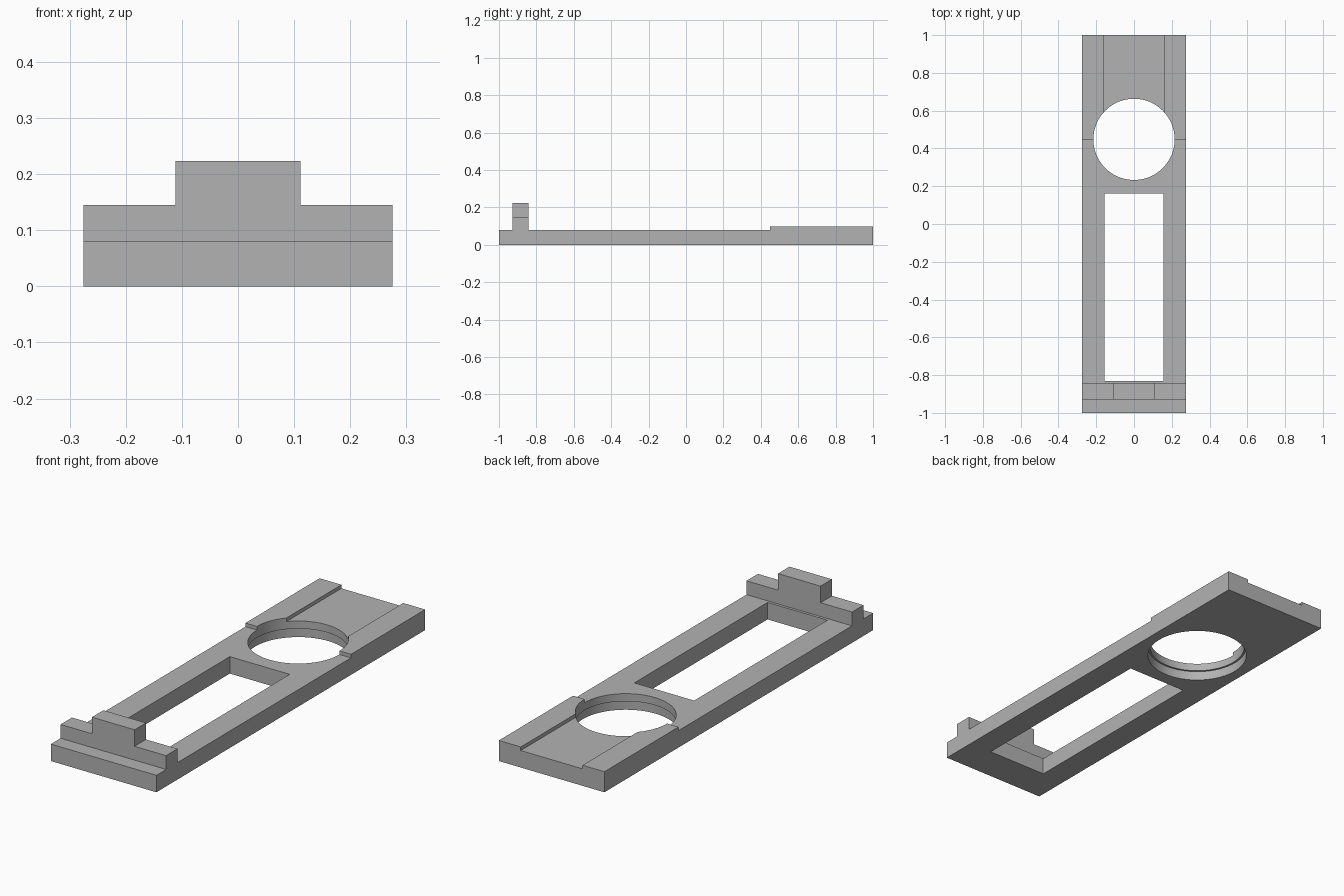
import bpy
import bmesh
import math

cube = bpy.data.objects.get("Cube")
if cube:
    bpy.data.objects.remove(cube, do_unlink=True)

# Main dimensions
HALF_W = 0.275
DECK, RAIL, SHOULDER, TAB = 0.08, 0.097, 0.145, 0.223
HOLE_Y = 0.448

grey = bpy.data.materials.new("plain grey")
grey.use_nodes = True
colour = (0.45, 0.45, 0.45, 1)
grey.diffuse_color = colour
grey.node_tree.nodes["Principled BSDF"].inputs["Base Color"].default_value = colour


def make_object(name, bm):
    bmesh.ops.recalc_face_normals(bm, faces=bm.faces)
    mesh = bpy.data.meshes.new(name)
    bm.to_mesh(mesh)
    bm.free()
    mesh.materials.append(grey)
    obj = bpy.data.objects.new(name, mesh)
    bpy.context.collection.objects.link(obj)
    return obj


def box(name, x, y, z):
    bm = bmesh.new()
    bmesh.ops.create_cube(bm, size=1)
    for v in bm.verts:
        v.co = [(lo + hi) / 2 + c * (hi - lo) for c, (lo, hi) in zip(v.co, (x, y, z))]
    return make_object(name, bm)


def cylinder(name, radius, z):
    bm = bmesh.new()
    bmesh.ops.create_cone(bm, cap_ends=True, segments=96,
                          radius1=radius, radius2=radius, depth=z[1] - z[0])
    bmesh.ops.translate(bm, verts=bm.verts, vec=(0, HOLE_Y, sum(z) / 2))
    return make_object(name, bm)


# Side outline: front lip, upright fence, deck and raised rear, extruded across
outline = [(-1, 0), (1, 0), (1, RAIL), (HOLE_Y, RAIL), (HOLE_Y, DECK),
           (-0.843, DECK), (-0.843, TAB), (-0.928, TAB), (-0.928, DECK), (-1, DECK)]
bm = bmesh.new()
face = bm.faces.new([bm.verts.new((-HALF_W, y, z)) for y, z in outline])
side = bmesh.ops.extrude_face_region(bm, geom=[face])["geom"]
bmesh.ops.translate(bm, vec=(2 * HALF_W, 0, 0),
                    verts=[g for g in side if isinstance(g, bmesh.types.BMVert)])
plate = make_object("slotted_base_plate", bm)

# Cuts: fence shoulders, rear channel, long window, stepped round hole
cutters = [box("shoulder_cutter", sorted((s * 0.111, s * 0.4)), (-0.95, -0.8), (SHOULDER, 0.3))
           for s in (-1, 1)]
cutters += [
    box("channel_cutter", (-0.161, 0.161), (0.5, 1.1), (DECK, 0.2)),
    box("window_cutter", (-0.156, 0.156), (-0.83, 0.162), (-0.1, 0.3)),
    cylinder("hole_cutter", 0.215, (-0.1, 0.3)),
    cylinder("counterbore_cutter", 0.224, (-0.1, 0.044)),
]
for cutter in cutters:
    cutter.hide_render = True
    mod = plate.modifiers.new(cutter.name, "BOOLEAN")
    mod.operation = "DIFFERENCE"
    mod.solver = "EXACT"
    mod.object = cutter

# Bake the cuts and drop the helpers
bpy.context.view_layer.update()
graph = bpy.context.evaluated_depsgraph_get()
baked = bpy.data.meshes.new_from_object(plate.evaluated_get(graph))
plate.modifiers.clear()
plate.data = baked
for cutter in cutters:
    bpy.data.objects.remove(cutter, do_unlink=True)

# Smooth the round bore while keeping the hard edges
bpy.ops.object.select_all(action="DESELECT")
plate.select_set(True)
bpy.context.view_layer.objects.active = plate
bpy.ops.object.shade_smooth_by_angle(angle=math.radians(30))
